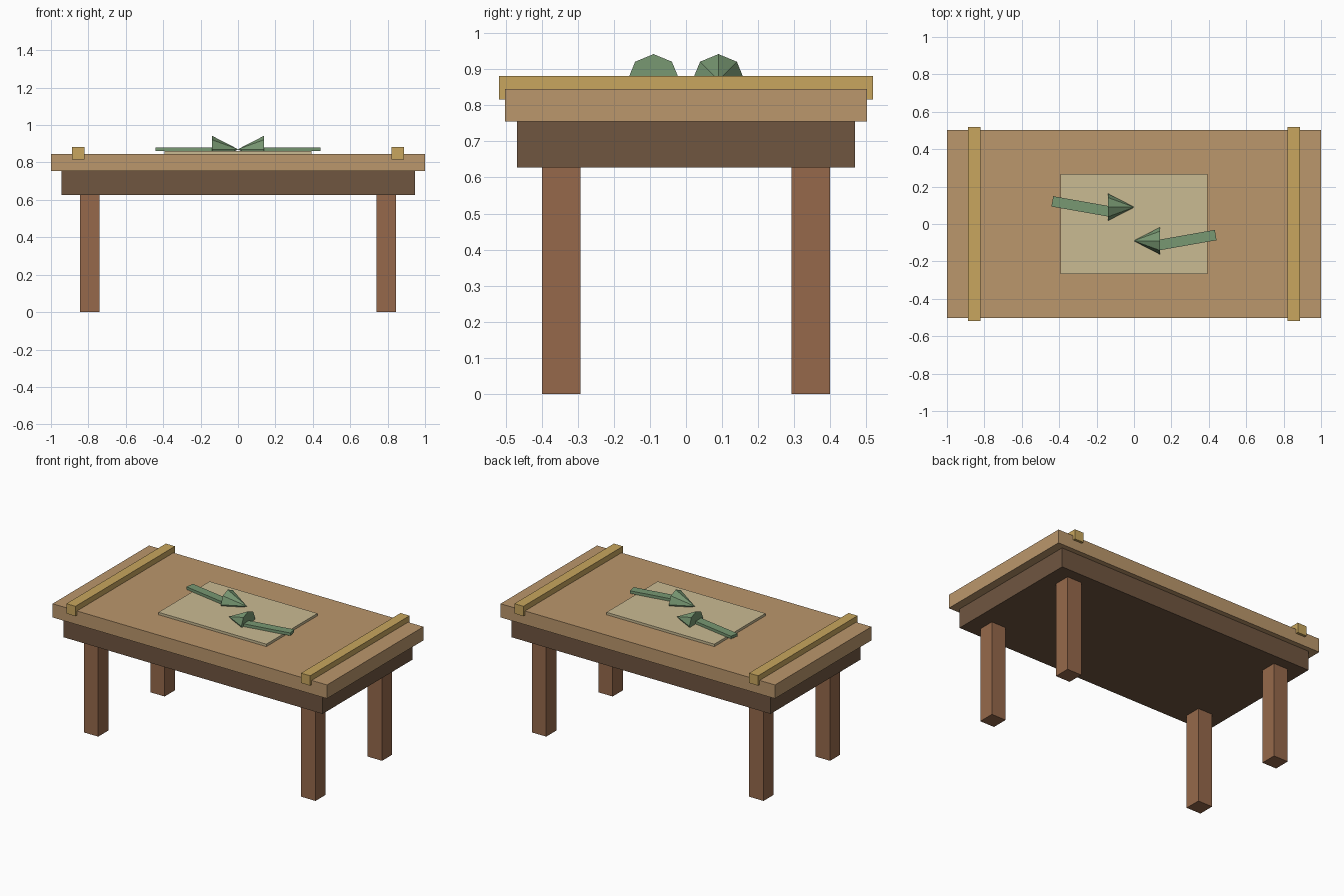
import bpy
import math
from mathutils import Matrix

default = bpy.data.objects.get("Cube")
if default:
    bpy.data.objects.remove(default, do_unlink=True)


def material(name, rgb):
    mat = bpy.data.materials.new(name)
    mat.use_nodes = True
    color = (*rgb, 1)
    mat.diffuse_color = color
    bsdf = next(n for n in mat.node_tree.nodes if n.type == "BSDF_PRINCIPLED")
    bsdf.inputs["Base Color"].default_value = color
    return mat


tan_wood = material("tan wood", (0.497, 0.309, 0.150))
dark_wood = material("dark wood", (0.160, 0.092, 0.051))
red_wood = material("reddish wood", (0.305, 0.141, 0.070))
gold = material("golden wood", (0.578, 0.381, 0.112))
parchment = material("parchment", (0.590, 0.495, 0.290))
green = material("muted green", (0.188, 0.314, 0.170))


def box(name, mat, center, size, turn=0):
    bpy.ops.mesh.primitive_cube_add(size=1, location=center, rotation=(0, 0, turn))
    ob = bpy.context.object
    ob.name = name
    ob.data.transform(Matrix.Diagonal((*size, 1)))
    ob.data.materials.append(mat)
    return ob


def cone(name, mat, center, radius, depth, direction):
    # The cone lies on its side, pointing along x
    bpy.ops.mesh.primitive_cone_add(vertices=8, radius1=radius, radius2=0, depth=depth,
                                    location=center, rotation=(0, direction * math.pi / 2, 0))
    ob = bpy.context.object
    ob.name = name
    ob.data.materials.append(mat)
    return ob


# Table body
box("tabletop", tan_wood, (0, 0, 0.8), (2, 1.004, 0.09))
box("apron", dark_wood, (0, 0, 0.691), (1.89, 0.938, 0.128))

# Legs
for x, side in ((1, "left"), (-1, "right")):
    for y, end in ((-1, "front"), (1, "back")):
        box(f"{end}_{side}_leg", red_wood, (x * 0.792, y * 0.346, 0.3135), (0.105, 0.106, 0.627))

# Rails across both ends
for x, side in ((1, "left"), (-1, "right")):
    box(f"{side}_rail", gold, (x * 0.855, 0, 0.849), (0.066, 1.036, 0.065))

# Sheet lying on the table
box("sheet", parchment, (0, 0, 0.8525), (0.786, 0.532, 0.017))

# Two arrows pointing towards the middle
for x, side in ((1, "left"), (-1, "right")):
    y = -x * 0.09
    box(f"{side}_arrow_shaft", green, (x * 0.284, y + 0.004, 0.87), (0.31, 0.056, 0.018),
        x * math.radians(10))
    cone(f"{side}_arrow_head", green, (x * 0.068, y, 0.87), 0.072, 0.14, -x)
